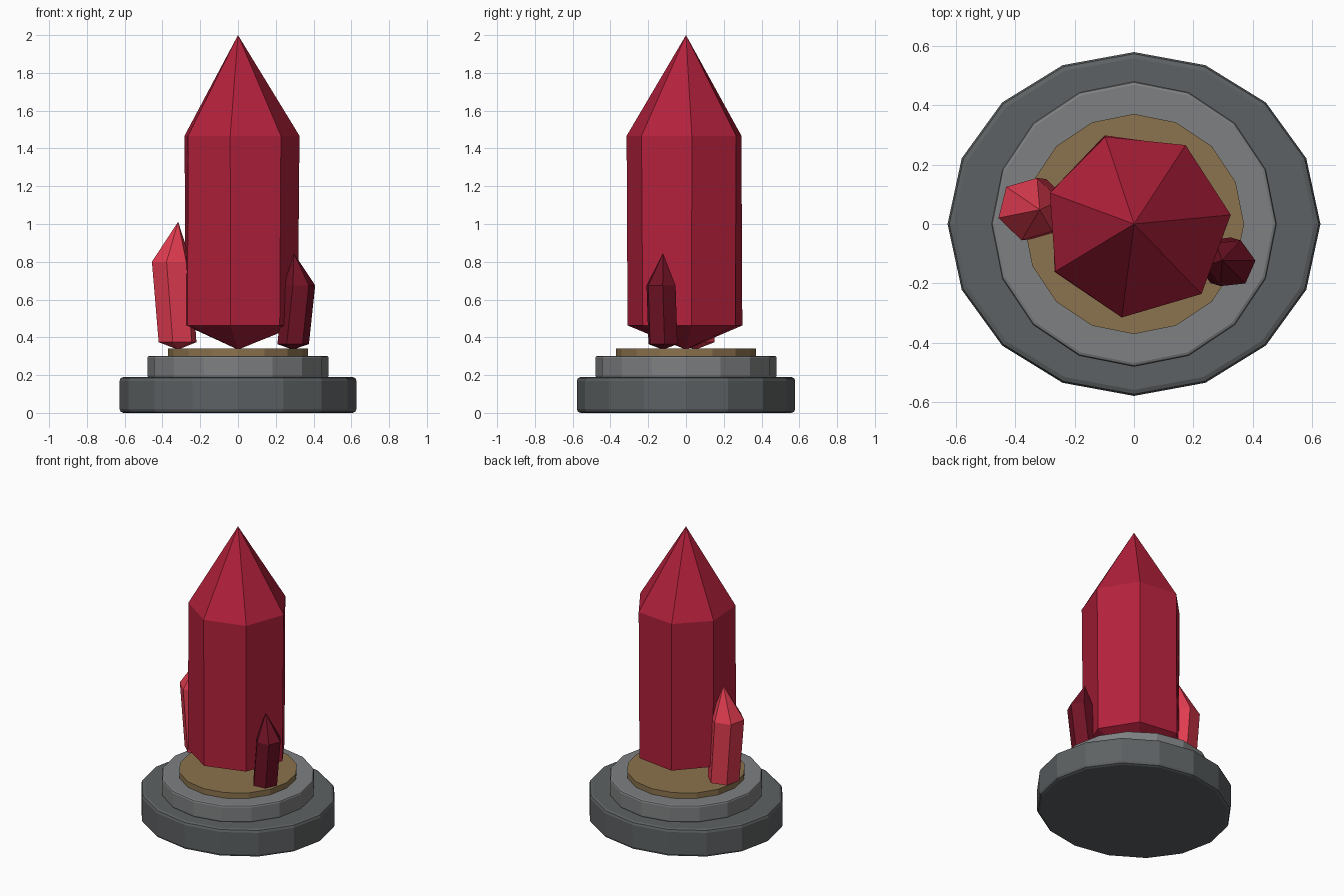
import bpy, bmesh
from math import sin, cos, radians

if "Cube" in bpy.data.objects:
    bpy.data.objects.remove(bpy.data.objects["Cube"])


def material(name, rgb):
    m = bpy.data.materials.new(name)
    m.diffuse_color = (*rgb, 1)
    m.use_nodes = True
    m.node_tree.nodes["Principled BSDF"].inputs["Base Color"].default_value = m.diffuse_color
    return m


def disc(name, radius, z0, z1, mat, bevel=0.0, y_scale=1.0):
    bpy.ops.mesh.primitive_cylinder_add(vertices=16, radius=radius, depth=z1 - z0,
                                        location=(0, 0, (z0 + z1) / 2))
    ob = bpy.context.object
    ob.name = name
    ob.scale.y = y_scale
    bpy.ops.object.transform_apply(location=False, rotation=False, scale=True)
    ob.data.materials.append(mat)
    if bevel:
        mod = ob.modifiers.new("edge_bevel", 'BEVEL')
        mod.width = bevel
        mod.segments = 2
        mod.limit_method = 'ANGLE'
        mod.angle_limit = radians(40)
    return ob


def crystal(name, tip, rings, apex, start, mat):
    """Closed gem: bottom tip, rings of (centre x, y, z, radii), top apex."""
    bm = bmesh.new()
    loops = []
    for x, y, z, radii in rings:
        n = len(radii)
        loops.append([bm.verts.new((x + r * cos(radians(start + 360 * i / n)),
                                    y + r * sin(radians(start + 360 * i / n)), z))
                      for i, r in enumerate(radii)])
    low, high = bm.verts.new(tip), bm.verts.new(apex)
    a, b = loops
    for i in range(len(a)):
        j = (i + 1) % len(a)
        bm.faces.new((low, a[j], a[i]))
        bm.faces.new((a[i], a[j], b[j], b[i]))
        bm.faces.new((b[i], b[j], high))
    bmesh.ops.recalc_face_normals(bm, faces=bm.faces)
    me = bpy.data.meshes.new(name)
    bm.to_mesh(me)
    bm.free()
    me.materials.append(mat)
    ob = bpy.data.objects.new(name, me)
    bpy.context.collection.objects.link(ob)
    return ob


# Stepped stone pedestal with a bronze plate
disc("base_slab", 0.627, 0.0, 0.19, material("dark_stone", (0.11, 0.12, 0.125)), 0.02, 0.922)
disc("upper_step", 0.48, 0.185, 0.302, material("light_stone", (0.21, 0.215, 0.22)), 0.012)
disc("bronze_plate", 0.37, 0.295, 0.34, material("bronze", (0.26, 0.17, 0.075)))

# Large seven-sided crystal, slightly irregular
crystal("main_crystal", (0, 0, 0.335),
        [(0, 0, 0.463, [0.318, 0.312, 0.314, 0.295, 0.312, 0.312, 0.318]),
         (0, 0, 1.467, [0.327, 0.317, 0.309, 0.302, 0.309, 0.317, 0.327])],
        (0, 0, 2.0), 5.4, material("crimson", (0.45, 0.015, 0.045)))

# Two small six-sided crystals leaning outward
crystal("left_crystal", (-0.317, 0.05, 0.335),
        [(-0.32, 0.05, 0.374, [0.104] * 6), (-0.352, 0.05, 0.80, [0.108] * 6)],
        (-0.317, 0.048, 1.012), 16, material("light_red", (0.75, 0.045, 0.08)))
crystal("right_crystal", (0.29, -0.122, 0.335),
        [(0.292, -0.122, 0.364, [0.084] * 6), (0.325, -0.132, 0.675, [0.084] * 6)],
        (0.296, -0.122, 0.845), 6, material("deep_red", (0.16, 0.006, 0.018)))
